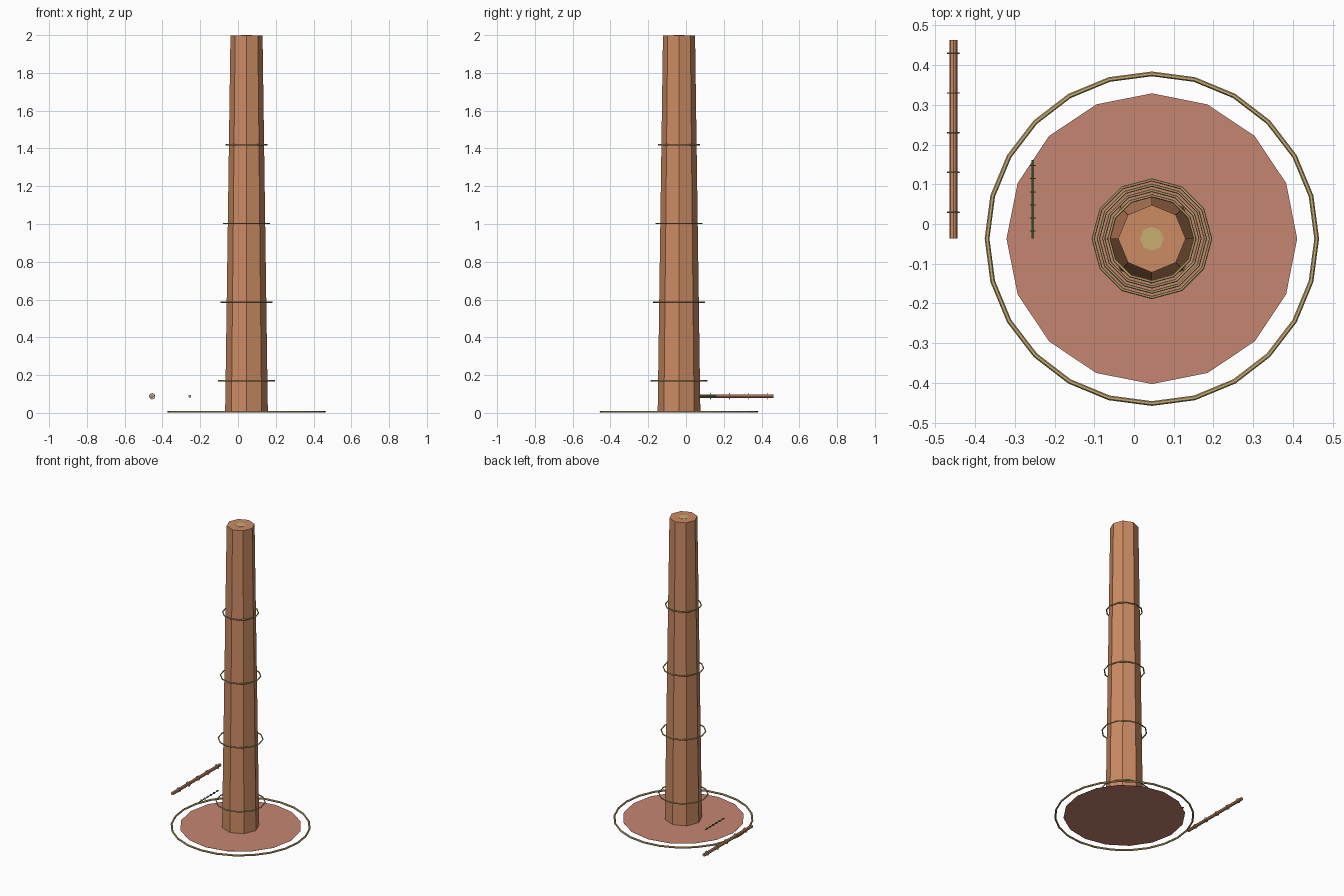
import bpy, bmesh
from math import pi, cos, sin
from mathutils import Matrix, Vector

cube = bpy.data.objects.get("Cube")
if cube:
    bpy.data.objects.remove(cube)

CX, CY = 0.045, -0.037
LYING = Matrix.Rotation(-pi / 2, 4, 'X')   # turns +z to +y


def material(name, rgb):
    m = bpy.data.materials.new(name)
    m.use_nodes = True
    m.diffuse_color = (*rgb, 1)
    m.node_tree.nodes["Principled BSDF"].inputs["Base Color"].default_value = (*rgb, 1)
    return m


wood = material("warm wood", (0.60, 0.26, 0.125))
clay = material("clay pink", (0.56, 0.24, 0.17))
tan = material("straw tan", (0.58, 0.42, 0.17))
green = material("stem green", (0.17, 0.27, 0.10))


def finish(name, bm, mat, matrix):
    bmesh.ops.recalc_face_normals(bm, faces=bm.faces)
    me = bpy.data.meshes.new(name)
    bm.to_mesh(me)
    bm.free()
    me.materials.append(mat)
    ob = bpy.data.objects.new(name, me)
    ob.matrix_world = matrix
    bpy.context.collection.objects.link(ob)
    return ob


def rod(name, mat, place, length, r1, r2, sides, turn=Matrix()):
    """Faceted rod that starts at place and runs along its local z."""
    bm = bmesh.new()
    bmesh.ops.create_cone(bm, cap_ends=True, segments=sides, radius1=r1, radius2=r2,
                          depth=length, matrix=Matrix.Translation((0, 0, length / 2)))
    return finish(name, bm, mat, Matrix.Translation(place) @ turn)


def ring(name, mat, place, major, minor, sides, turn=Matrix(), tube=6):
    """Low-poly torus around its local z."""
    bm = bmesh.new()
    loops = []
    for i in range(sides):
        a = 2 * pi * i / sides
        loop = []
        for j in range(tube):
            b = 2 * pi * j / tube
            r = major + minor * cos(b)
            loop.append(bm.verts.new((r * cos(a), r * sin(a), minor * sin(b))))
        loops.append(loop)
    for i in range(sides):
        p, q = loops[i], loops[(i + 1) % sides]
        for j in range(tube):
            k = (j + 1) % tube
            bm.faces.new((p[j], q[j], q[k], p[k]))
    return finish(name, bm, mat, Matrix.Translation(place) @ turn)


# Tapered trunk with a thin core plate on each end
rod("trunk", wood, (CX, CY, 0.008), 1.991, 0.113, 0.085, 8)
rod("core_top", tan, (CX, CY, 1.997), 0.003, 0.03, 0.03, 8)

# Ground disc and its border ring
rod("ground_disc", clay, (CX, CY, 0.007), 0.001, 0.366, 0.366, 16)
ring("border_ring", tan, (CX, CY, 0.006), 0.415, 0.006, 24)

# Hoops around the trunk
for i in range(4):
    ring(f"trunk_hoop_{i + 1}", tan, (CX, CY, 0.17 + 0.4165 * i), 0.148 - 0.0133 * i, 0.004, 12)

# Lying branch with bands
rod("branch", wood, (-0.455, CY, 0.088), 0.5, 0.01, 0.01, 8, LYING)
for i in range(5):
    ring(f"branch_band_{i + 1}", tan, (-0.455, 0.03 + 0.1 * i, 0.088), 0.0145, 0.002, 8, LYING)

# Lying thin twig with bands
rod("twig", green, (-0.255, CY, 0.088), 0.198, 0.003, 0.003, 6, LYING)
for i in range(6):
    ring(f"twig_band_{i + 1}", green, (-0.255, -0.018 + 0.033 * i, 0.088), 0.006, 0.0015, 8, LYING)
